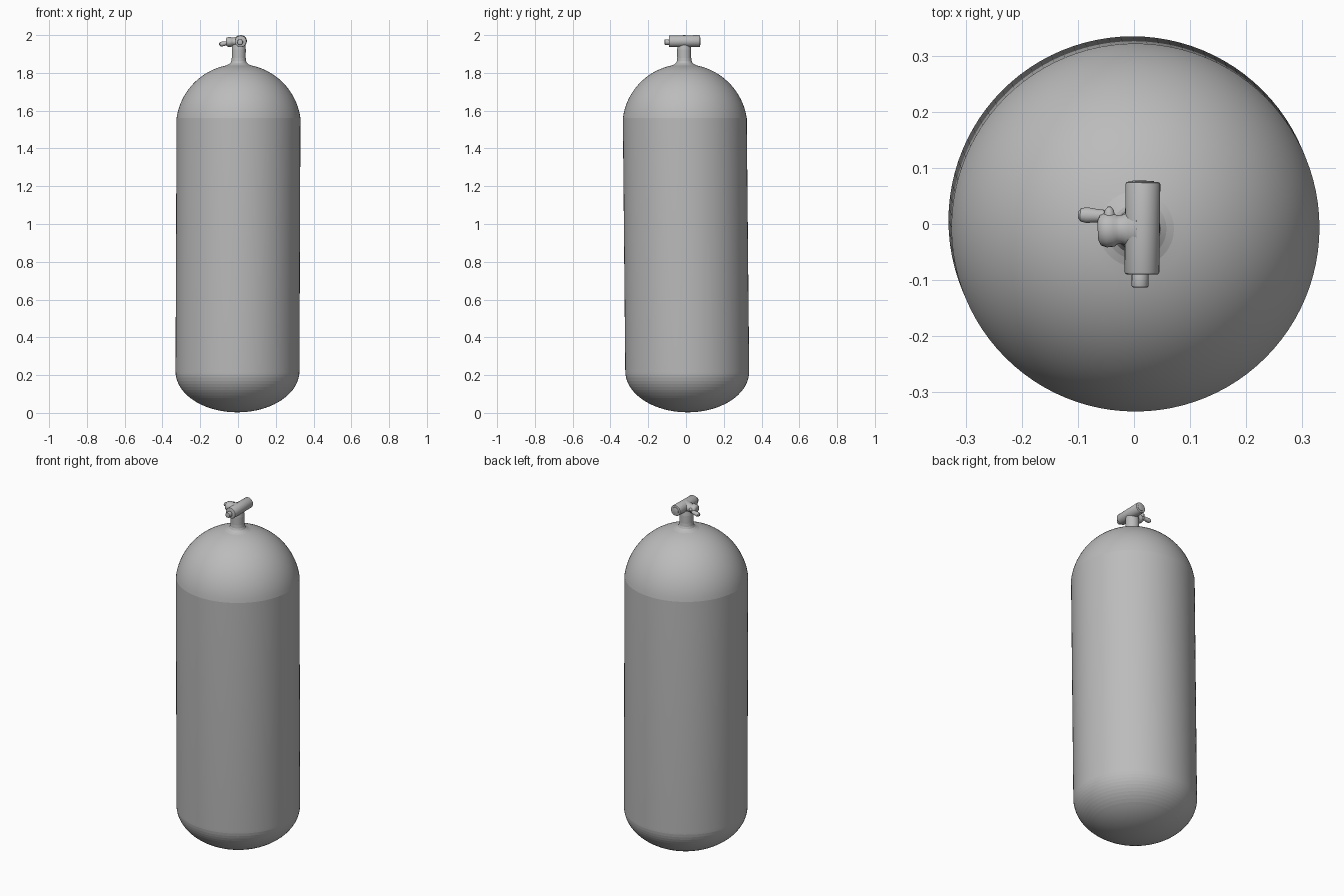
import bpy, bmesh
from math import sin, cos, pi, radians
from mathutils import Vector, Matrix

cube = bpy.data.objects.get("Cube")
if cube:
    bpy.data.objects.remove(cube, do_unlink=True)

GREY = (0.5, 0.5, 0.5, 1)
metal = bpy.data.materials.new("grey_metal")
metal.use_nodes = True
metal.diffuse_color = GREY
metal.node_tree.nodes["Principled BSDF"].inputs["Base Color"].default_value = GREY


def lathe(name, profile, start=(0, 0, 0), axis=(0, 0, 1), sides=32, squash=1, angle=30):
    """Spin (radius, height) points about an axis, closing both ends."""
    axis = Vector(axis).normalized()
    place = Matrix.Translation(start) @ axis.to_track_quat('Z', 'Y').to_matrix().to_4x4()
    bm = bmesh.new()
    rings = []
    for r, h in profile:
        rings.append([bm.verts.new(place @ Vector((r * cos(2 * pi * i / sides),
                                                   squash * r * sin(2 * pi * i / sides), h)))
                      for i in range(sides)])
    for low, high in zip(rings, rings[1:]):
        for i in range(sides):
            j = (i + 1) % sides
            bm.faces.new((low[i], low[j], high[j], high[i]))
    bm.faces.new(rings[0][::-1])
    bm.faces.new(rings[-1])
    mesh = bpy.data.meshes.new(name)
    bm.to_mesh(mesh)
    bm.free()
    mesh.materials.append(metal)
    obj = bpy.data.objects.new(name, mesh)
    bpy.context.collection.objects.link(obj)
    bpy.ops.object.select_all(action='DESELECT')
    obj.select_set(True)
    bpy.context.view_layer.objects.active = obj
    bpy.ops.object.shade_smooth_by_angle(angle=radians(angle))
    return obj


def rounded(radius, length, bevel=0.004):
    """Profile of a cylinder with softened rims."""
    return [(radius - bevel, 0), (radius - bevel * 0.3, bevel * 0.3), (radius, bevel),
            (radius, length - bevel), (radius - bevel * 0.3, length - bevel * 0.3),
            (radius - bevel, length)]


# Tank shell: shallow base, straight wall and near-hemispherical shoulder
R, BASE, SHOULDER = 0.328, 0.22, 1.56
steps = 20
base = [(R * sin(t), BASE - 0.217 * cos(t))
        for t in (0.01 + (pi / 2 - 0.01) * i / steps for i in range(steps + 1))]
shoulder = [(0.331 * cos(t), SHOULDER - 0.045 + 0.331 * sin(t))
            for t in (0.136 + 1.23 * i / steps for i in range(steps + 1))]
collar = [(0.054, 1.845), (0.044, 1.852), (0.039, 1.863), (0.037, 1.88)]

# The tank leans very slightly, so its body is sheared along its height
tank = lathe("tank_body", base + shoulder + collar + [(0.037, 1.925), (0.034, 1.95)],
             sides=96, angle=4)
for v in tank.data.vertices:
    lean = v.co.z - 0.9
    v.co.x += 0.004 * lean
    v.co.y -= 0.0095 * lean

# Valve crossbar with a recessed outlet at the front
bar_axis = Vector((0.012, 1, 0.01)).normalized()
front = Vector((0.014, -0.09, 1.967))
lathe("valve_crossbar", rounded(0.031, 0.165), front, bar_axis)
lathe("outlet_tip", rounded(0.015, 0.03, 0.003), front - bar_axis * 0.023 + Vector((-0.003, 0, -0.004)),
      bar_axis, 20)
lathe("rear_plug", rounded(0.02, 0.008, 0.002), front + bar_axis * 0.159, bar_axis, 20)

# Side stub flaring into the crossbar, ending in a rounded knob
lathe("side_stub", [(0.04, 0), (0.031, 0.015), (0.026, 0.027), (0.026, 0.036),
                    (0.03, 0.042), (0.031, 0.055), (0.027, 0.066), (0.018, 0.07)],
      (0.006, -0.009, 1.966), (-1, -0.03, -0.05), 24, 0.85, 50)
lathe("knob_ridge", [(0.004, 0), (0.009, 0.004), (0.011, 0.015), (0.008, 0.03), (0.003, 0.036)],
      (-0.044, -0.005, 1.966), (0, 1, 0.1), 16)

# Flat paddle lever pointing sideways from the knob
lathe("valve_lever", [(0.006, 0), (0.011, 0.006), (0.012, 0.02), (0.014, 0.036),
                      (0.012, 0.047), (0.006, 0.052)],
      (-0.048, 0.014, 1.958), (-1, 0.05, -0.14), 20, 0.9)
